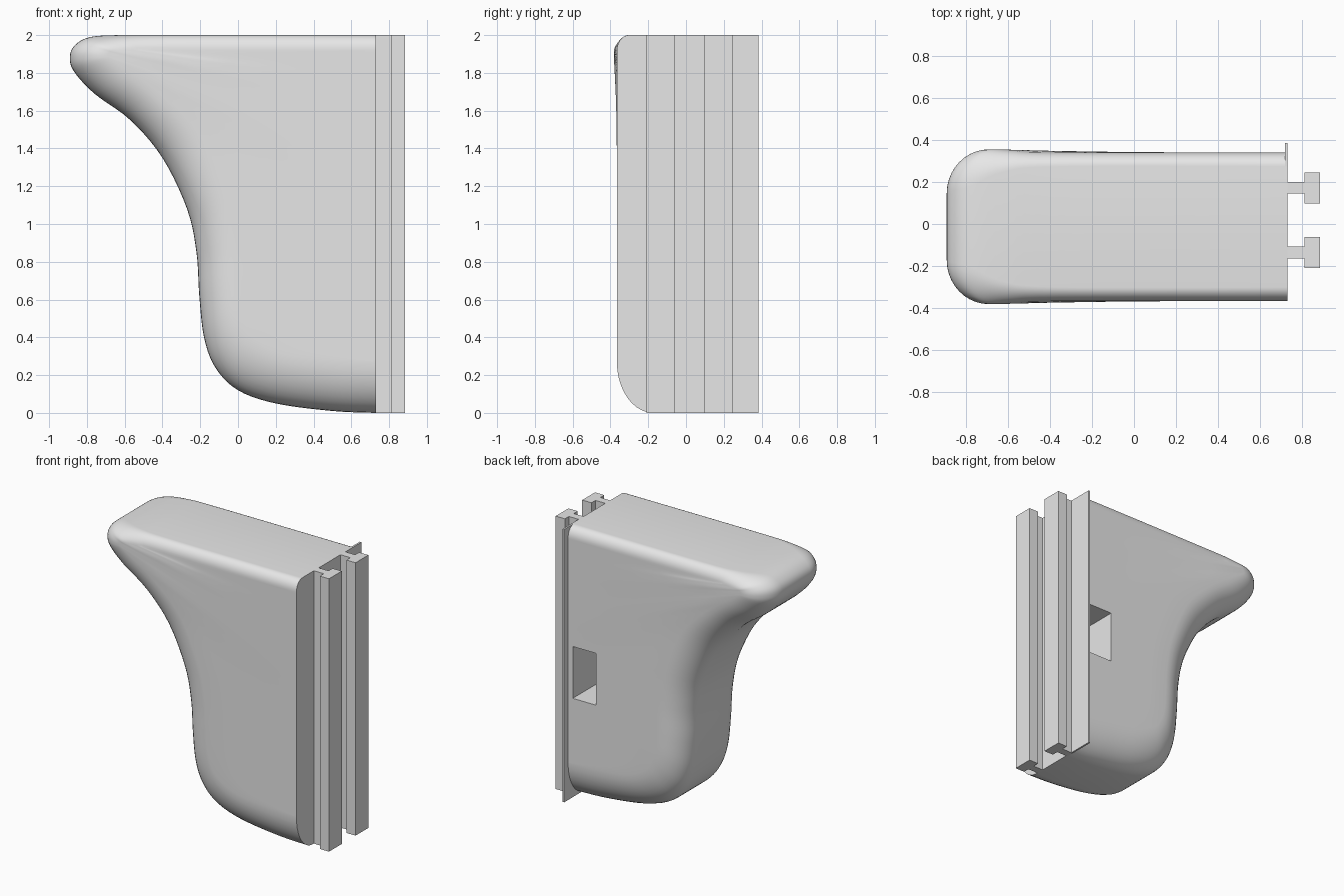
import bpy, bmesh, math
from mathutils import Vector

cube = bpy.data.objects.get("Cube")
if cube:
    bpy.data.objects.remove(cube, do_unlink=True)

grey = bpy.data.materials.new("plain_grey")
grey.use_nodes = True
grey.diffuse_color = (0.8, 0.8, 0.8, 1)
grey.node_tree.nodes["Principled BSDF"].inputs["Base Color"].default_value = (0.8, 0.8, 0.8, 1)


def finish(name, bm):
    """Turn a bmesh into a named object with the shared material."""
    bmesh.ops.recalc_face_normals(bm, faces=bm.faces[:])
    mesh = bpy.data.meshes.new(name)
    bm.to_mesh(mesh)
    bm.free()
    mesh.materials.append(grey)
    obj = bpy.data.objects.new(name, mesh)
    bpy.context.collection.objects.link(obj)
    return obj


def box(name, low, high):
    bm = bmesh.new()
    bmesh.ops.create_cube(bm, size=1)
    for v in bm.verts:
        v.co = [l + (c + 0.5) * (h - l) for c, l, h in zip(v.co, low, high)]
    return finish(name, bm)


def prism(name, outline, height):
    """Extrude a plan outline straight up from the floor."""
    bm = bmesh.new()
    face = bm.faces.new([bm.verts.new((x, y, 0)) for x, y in outline])
    top = bmesh.ops.extrude_face_region(bm, geom=[face])["geom"]
    for v in top:
        if isinstance(v, bmesh.types.BMVert):
            v.co.z = height
    return finish(name, bm)


def smooth_path(points, steps):
    """Catmull-Rom interpolation through control points of any dimension."""
    pts = [Vector(p) for p in points]
    result = []
    for i in range(len(pts) - 1):
        a, b = pts[i], pts[i + 1]
        ta = (b - pts[max(i - 1, 0)]) / 2
        tb = (pts[min(i + 2, len(pts) - 1)] - a) / 2
        for k in range(steps):
            t = k / steps
            result.append(a * (2*t**3 - 3*t**2 + 1) + ta * (t**3 - 2*t**2 + t)
                          + b * (3*t**2 - 2*t**3) + tb * (t**3 - t**2))
    return result + [pts[-1]]


# Body: outer rim x, z, half width; then inner side edge x, z, half width
SIDE, END, CENTRE = 0.353, 0.73, -0.013
rim = [
    (END, 0, .16, END, .27, SIDE),
    (.5, .01, .16, .5, .28, SIDE),
    (.2, .05, .16, .25, .31, SIDE),
    (0, .12, .16, .1, .38, SIDE),
    (-.12, .24, .16, .04, .46, SIDE),
    (-.18, .4, .16, .01, .56, SIDE),
    (-.205, .62, .16, 0, .7, SIDE),
    (-.22, .85, .16, -.01, .9, SIDE),
    (-.27, 1.08, .16, -.06, 1.15, SIDE),
    (-.4, 1.35, .16, -.2, 1.47, SIDE),
    (-.57, 1.55, .16, -.4, 1.68, .358),
    (-.76, 1.69, .16, -.58, 1.81, .365),
    (-.87, 1.81, .16, -.67, 1.87, .368),
    (-.89, 1.89, .16, -.69, 1.89, .368),
    (-.86, 1.95, .17, -.68, 1.91, .368),
    (-.78, 1.99, .19, -.66, 1.92, .368),
    (-.62, 2, .26, -.56, 1.92, .362),
    (-.35, 2, .287, -.35, 1.92, .354),
    (END, 2, .287, END, 1.92, SIDE),
]
ARC, FADE = 10, 5
bm = bmesh.new()
rows = []
path = smooth_path(rim, 5)
for i, (px, pz, y0, qx, qz, y1) in enumerate(path):
    half = []
    # rounded edge
    for k in range(ARC + 1):
        a = math.pi / 2 * k / ARC
        s = 1 - math.cos(a)
        half.append((px + (qx - px) * s, y0 + (y1 - y0) * math.sin(a), pz + (qz - pz) * s))
    # flat side running to the mounting end
    end_z = .27 + 1.65 * i / (len(path) - 1)
    for k in range(1, FADE + 1):
        t = k / FADE
        half.append((qx + (END - qx) * t, SIDE + (y1 - SIDE) * (1 - t)**3, qz + (end_z - qz) * t))
    section = [(x, -y, z) for x, y, z in reversed(half)] + half
    rows.append([bm.verts.new((x, y + CENTRE, z)) for x, y, z in section])
for r, s in zip(rows, rows[1:]):
    for j in range(len(r) - 1):
        bm.faces.new((r[j], r[j + 1], s[j + 1], s[j]))
bmesh.ops.remove_doubles(bm, verts=bm.verts[:], dist=0.0002)
bmesh.ops.holes_fill(bm, edges=[e for e in bm.edges if e.is_boundary], sides=0)
body = finish("body", bm)

# Rectangular pocket in the back side
cutter = box("pocket_cutter", (.49, .02, .755), (.68, .5, 1.135))
cutter.hide_render = True
cut = body.modifiers.new("pocket", 'BOOLEAN')
cut.operation, cut.solver, cut.object = 'DIFFERENCE', 'EXACT', cutter
bpy.ops.object.select_all(action='DESELECT')
bpy.context.view_layer.objects.active = body
body.select_set(True)
bpy.ops.object.modifier_apply(modifier=cut.name)
bpy.data.objects.remove(cutter, do_unlink=True)
bpy.ops.object.shade_smooth_by_angle(angle=math.radians(35))

# Thin flange on the mounting end
box("end_flange", (.718, .16, 0), (.731, .385, 2))

# T-shaped mounting rails
for name, y in (("front_rail", -.136), ("back_rail", .172)):
    stem, head = .028, .074
    side = [(END - .01, stem), (.81, stem), (.81, head), (.885, head)]
    outline = [(x, y - w) for x, w in side] + [(x, y + w) for x, w in reversed(side)]
    prism(name, outline, 2)
